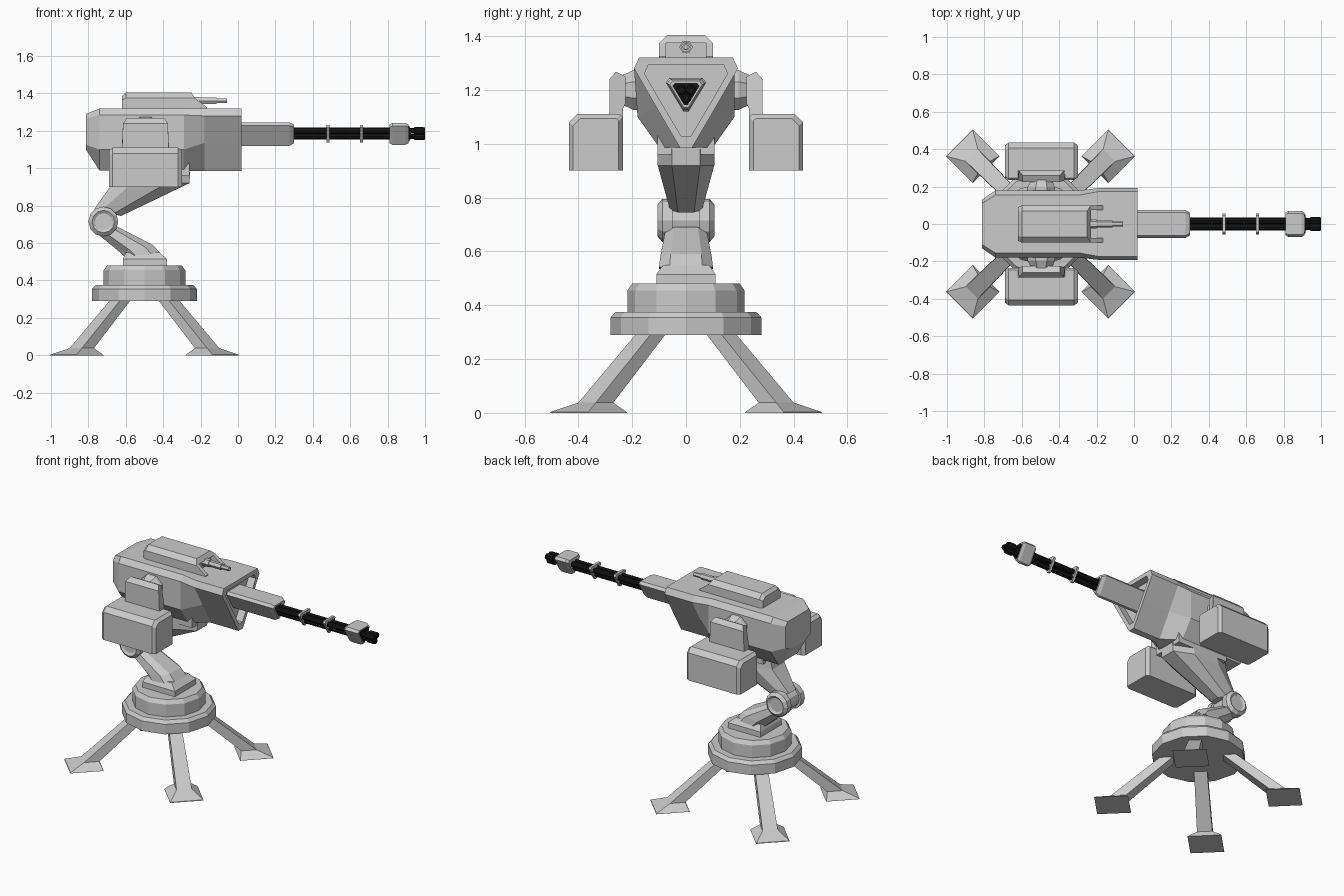
import bpy, bmesh
from math import sin, cos, pi
from mathutils import Vector

if "Cube" in bpy.data.objects:
    bpy.data.objects.remove(bpy.data.objects["Cube"])

black = bpy.data.materials.new("black_metal")
black.diffuse_color = (0.008, 0.008, 0.008, 1)
black.use_nodes = True
black.node_tree.nodes["Principled BSDF"].inputs["Base Color"].default_value = black.diffuse_color


def loft(name, rings, mat=None):
    """Skin equal-length rings of 3D points and cap both ends."""
    bm = bmesh.new()
    vs = [[bm.verts.new(p) for p in r] for r in rings]
    n = len(vs[0])
    for a, b in zip(vs, vs[1:]):
        for i in range(n):
            j = (i + 1) % n
            bm.faces.new((a[i], a[j], b[j], b[i]))
    bm.faces.new(vs[0][::-1])
    bm.faces.new(vs[-1])
    bmesh.ops.recalc_face_normals(bm, faces=bm.faces)
    me = bpy.data.meshes.new(name)
    bm.to_mesh(me)
    bm.free()
    ob = bpy.data.objects.new(name, me)
    bpy.context.collection.objects.link(ob)
    if mat:
        me.materials.append(mat)
    return ob


def lathe(name, profile, centre, axis, sides, mat=None, turn=0.0):
    """Rings of (position, radius) around an axis."""
    rings = []
    for t, r in profile:
        ring = []
        for i in range(sides):
            a = 2 * pi * i / sides + turn
            u, v = r * cos(a), r * sin(a)
            off = {'X': (t, u, v), 'Y': (u, t, v), 'Z': (u, v, t)}[axis]
            ring.append(Vector(centre) + Vector(off))
        rings.append(ring)
    return loft(name, rings, mat)


def mirrored(half):
    """Close a half outline of (y, z) points across y = 0."""
    return half + [(-y, z) for y, z in reversed(half)]


def at_x(x, half):
    return [(x, y, z) for y, z in mirrored(half)]


def rect(z, x0, x1, y0, y1):
    return [(x0, y0, z), (x1, y0, z), (x1, y1, z), (x0, y1, z)]


def tri(x, w, cz=1.19):
    """Inverted triangle with clipped corners, half width w."""
    return at_x(x, [(.82*w, cz+.73*w), (w, cz+.5*w), (.13*w, cz-.93*w)])


def limb(low, up, w):
    """Chamfered limb section between two (x, z) edges."""
    half = []
    for t, s in ((0, .5), (.3, 1), (.75, 1), (1, .6)):
        half.append((low[0] + (up[0]-low[0])*t, w*s, low[1] + (up[1]-low[1])*t))
    return half + [(x, -y, z) for x, y, z in reversed(half)]


# Four splayed legs with flared feet
for sx in (-1, 1):
    for sy in (-1, 1):
        rings = []
        for d, r, z in ((.362, .143, 0), (.362, .14, .004), (.335, .065, .038), (.125, .055, .30)):
            x, y = -.5 + sx*d, sy*d
            rings.append([(x+r, y, z), (x, y+r, z), (x-r, y, z), (x, y-r, z)])
        loft("leg", rings)

# Turntable
lathe("turntable", [(.29, .28), (.355, .28), (.375, .262), (.375, .218), (.455, .218), (.48, .2)],
      (-.5, 0, 0), 'Z', 12)
loft("arm_base", [rect(.478, -.615, -.38, -.11, .11), rect(.515, -.615, -.38, -.11, .11),
                  rect(.55, -.60, -.42, -.085, .085)])

# Folding support arm
loft("lower_arm", [limb((-.61, .53), (-.415, .545), .1), limb((-.63, .55), (-.455, .59), .096),
                   limb((-.77, .665), (-.65, .69), .075)])
lathe("knee_joint", [(-.095, .045), (-.105, .06), (-.088, .08), (-.05, .08), (-.05, .065),
                     (.05, .065), (.05, .08), (.088, .08), (.105, .06), (.095, .045)],
      (-.72, 0, .715), 'Y', 12)
loft("upper_arm", [limb((-.625, .745), (-.77, .78), .06), limb((-.26, .92), (-.67, .92), .105),
                   limb((-.255, .98), (-.65, 1.0), .105)])
loft("arm_mount", [rect(.96, -.63, -.26, -.105, .105), rect(1.09, -.63, -.26, -.105, .105)])

# Main hull, turning into a triangular front with a recessed face
hull = [(.155, 1.32), (.18, 1.285), (.18, 1.1), (.1, .987)]
front = [(.175, 1.32), (.193, 1.28), (.11, 1.135), (.022, .985)]
inset = [(y*.8, 1.19 + (z-1.19)*.79) for y, z in front]
tail = [(.11, 1.29), (.13, 1.265), (.13, 1.125), (.08, 1.1)]
loft("hull", [at_x(-.813, tail), at_x(-.74, hull), at_x(-.29, hull), at_x(-.18, front),
              at_x(.02, front), at_x(.02, inset), at_x(-.03, inset)])

# Roof housing, its side forks and the small gun
roof = [(.1, 1.31), (.1, 1.375), (.07, 1.404)]
roof_end = [(.09, 1.31), (.09, 1.365), (.062, 1.385)]
loft("roof_housing", [at_x(-.62, roof_end), at_x(-.6, roof), at_x(-.27, roof),
                      at_x(-.25, [(.095, 1.31), (.095, 1.37), (.065, 1.395)])])
for s in (-1, 1):
    side = [(-.27, 1.31), (-.165, 1.31), (-.165, 1.325), (-.23, 1.375), (-.27, 1.375)]
    loft("roof_fork", [[(x, s*y, z) for x, z in side] for y in (.075, .1)])
hood = [(-.27, 1.375), (-.23, 1.375), (-.25, 1.404), (-.27, 1.404)]
loft("roof_hood", [[(x, y*(1 if z < 1.39 else .7), z) for x, z in hood] for y in (-.1, .1)])
lathe("roof_gun", [(-.26, .025), (-.2, .025), (-.2, .02), (-.115, .02), (-.115, .014), (-.06, .014),
                   (-.06, .008), (-.08, .008)], (0, 0, 1.36), 'X', 6)

# Side pods with shoulder and bracket
for s in (-1, 1):
    lathe("shoulder", [(s*.15, .08), (s*.195, .08), (s*.225, .065), (s*.25, .055)],
          (-.495, 0, 1.2), 'Y', 8, turn=pi/8)
    bracket = [(.235, 1.1), (.235, 1.13), (.225, 1.15), (.225, 1.25), (.26, 1.268), (.285, 1.24), (.285, 1.1)]
    widths = (.125, .125, .1, .1, .1, .12, .125)
    loft("pod_bracket", [[(-.495 + e*w, s*y, z) for (y, z), w in zip(bracket, widths)] for e in (-1, 1)])
    pod = [(.235, .9), (.235, 1.1), (.245, 1.11), (.405, 1.11), (.435, 1.08), (.435, .9)]
    small = [(.335 + (y-.335)*.85, 1.0 + (z-1.0)*(.85 if z > 1 else 1)) for y, z in pod]
    loft("side_pod", [[(x, s*y, z) for y, z in p] for x, p in
                      ((-.69, small), (-.67, pod), (-.32, pod), (-.30, small))])

# Main gun: triangular sleeve, three barrels, clamps and muzzle block
loft("gun_sleeve", [tri(-.04, .075), tri(.275, .075), tri(.3, .06), tri(.3, .045), tri(.28, .045)])
for y, z in ((-.018, 1.2), (.018, 1.2), (0, 1.17)):
    lathe("barrel", [(.27, .017), (.92, .017), (.925, .014), (.94, .014), (.945, .02), (.99, .02),
                     (1.0, .016), (1.0, .009), (.98, .009)], (0, y, z), 'X', 8, black)
for x in (.48, .66):
    loft("barrel_clamp", [tri(x-.008, .055), tri(x+.008, .055)])
loft("muzzle_block", [tri(.81, .06), tri(.825, .07), tri(.895, .07), tri(.912, .06)])
loft("muzzle_plate", [tri(.905, .05), tri(.916, .05)], black)
